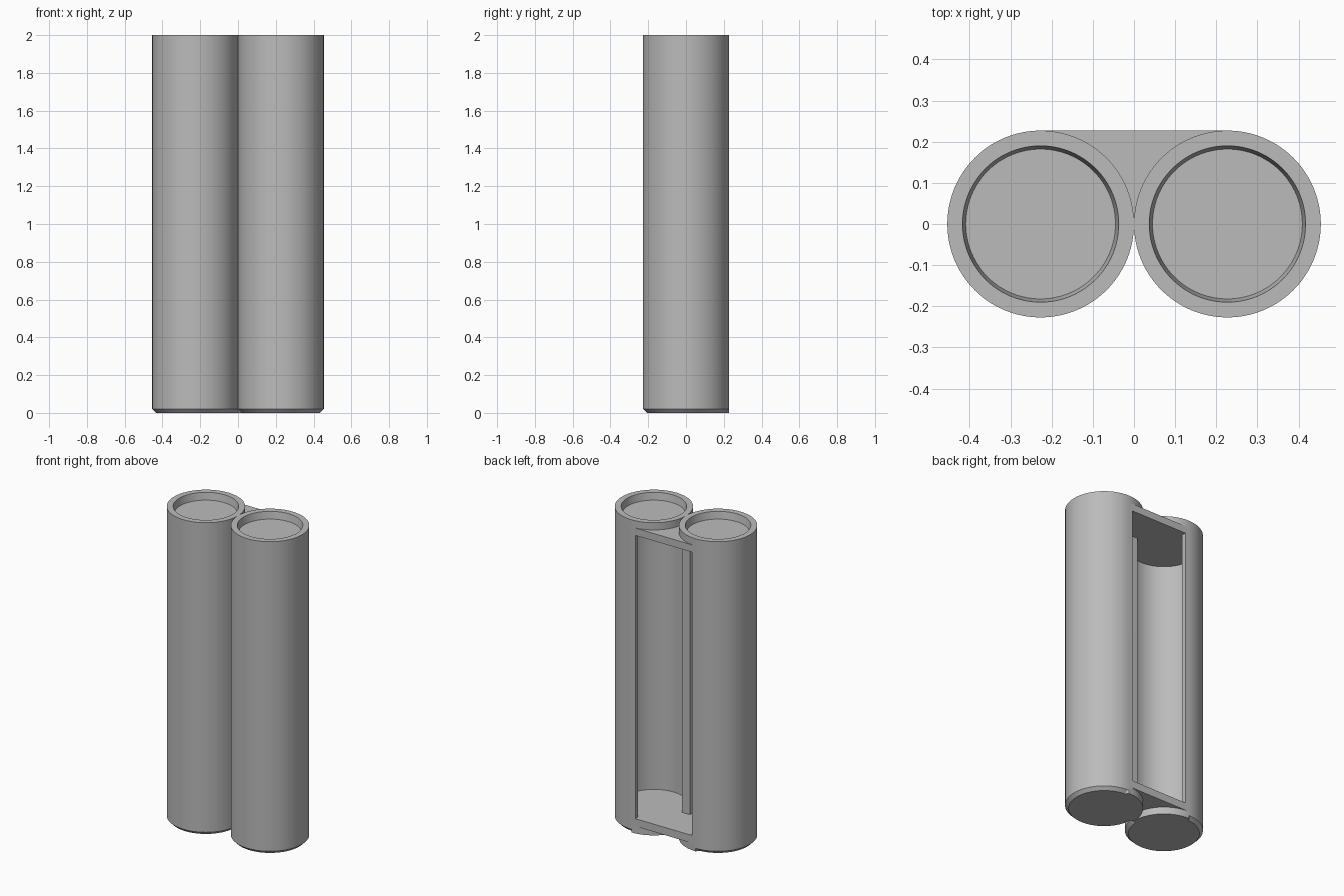
import bpy, bmesh, math

cube = bpy.data.objects.get("Cube")
if cube:
    bpy.data.objects.remove(cube, do_unlink=True)

R = 0.227                 # tube radius, also its offset from the middle
BORE = 0.2                # inner radius of the tube cavity
FLOOR, CEILING = 0.095, 1.907
SEGMENTS = 96

grey = bpy.data.materials.new("plain grey")
grey.use_nodes = True
colour = (0.5, 0.5, 0.5, 1)
grey.diffuse_color = colour
grey.node_tree.nodes["Principled BSDF"].inputs["Base Color"].default_value = colour


def finish(name, bm):
    bmesh.ops.recalc_face_normals(bm, faces=bm.faces)
    mesh = bpy.data.meshes.new(name)
    bm.to_mesh(mesh)
    bm.free()
    mesh.materials.append(grey)
    obj = bpy.data.objects.new(name, mesh)
    bpy.context.collection.objects.link(obj)
    return obj


def turned(name, profile, side, square_foot=False):
    """Revolve a (radius, height) profile around the axis of one tube."""
    bm = bmesh.new()
    rings = []
    for level, (radius, z) in enumerate(profile):
        ring = []
        for i in range(SEGMENTS):
            a = math.tau * i / SEGMENTS
            # The quarter beside the bridge has no foot chamfer
            plain = square_foot and level == 0 and math.pi / 2 <= a <= math.pi
            r = R if plain else radius
            ring.append(bm.verts.new((side * (R + r * math.cos(a)), r * math.sin(a), z)))
        rings.append(ring)
    for low, high in zip(rings, rings[1:]):
        for i in range(SEGMENTS):
            j = (i + 1) % SEGMENTS
            bm.faces.new((low[i], low[j], high[j], high[i]))
    bm.faces.new(rings[0])
    bm.faces.new(rings[-1])
    return finish(name, bm)


def box(name, low, high):
    bm = bmesh.new()
    bmesh.ops.create_cube(bm, size=1)
    for v in bm.verts:
        v.co = [lo + (c + 0.5) * (hi - lo) for c, lo, hi in zip(v.co, low, high)]
    return finish(name, bm)


# Tubes with a chamfered foot and a shallow tapered recess on top
tube_profile = [(R - 0.02, 0), (R, 0.02), (R, 2), (0.19, 2), (0.182, 1.954)]
bore_profile = [(BORE, FLOOR), (BORE, CEILING)]
sides = {"left": 1, "right": -1}
parts = [turned(n + "_tube", tube_profile, s, True) for n, s in sides.items()]

# Bridge joining the tubes at the back
parts.append(box("back_bridge", (-R, 0.01, 0.046), (R, R, 1.954)))

# Cavities and the rear window
cutters = [turned(n + "_bore_cutter", bore_profile, s) for n, s in sides.items()]
cutters.append(box("window_cutter", (-BORE, 0, FLOOR), (BORE, 0.3, CEILING)))

for part in parts:
    bpy.ops.object.select_all(action="DESELECT")
    bpy.context.view_layer.objects.active = part
    part.select_set(True)
    for cutter in cutters:
        mod = part.modifiers.new("cut", "BOOLEAN")
        mod.object = cutter
        mod.operation = "DIFFERENCE"
        mod.solver = "EXACT"
        bpy.ops.object.modifier_apply(modifier=mod.name)
    bpy.ops.object.shade_smooth_by_angle(angle=math.radians(30))

for cutter in cutters:
    bpy.data.objects.remove(cutter, do_unlink=True)
